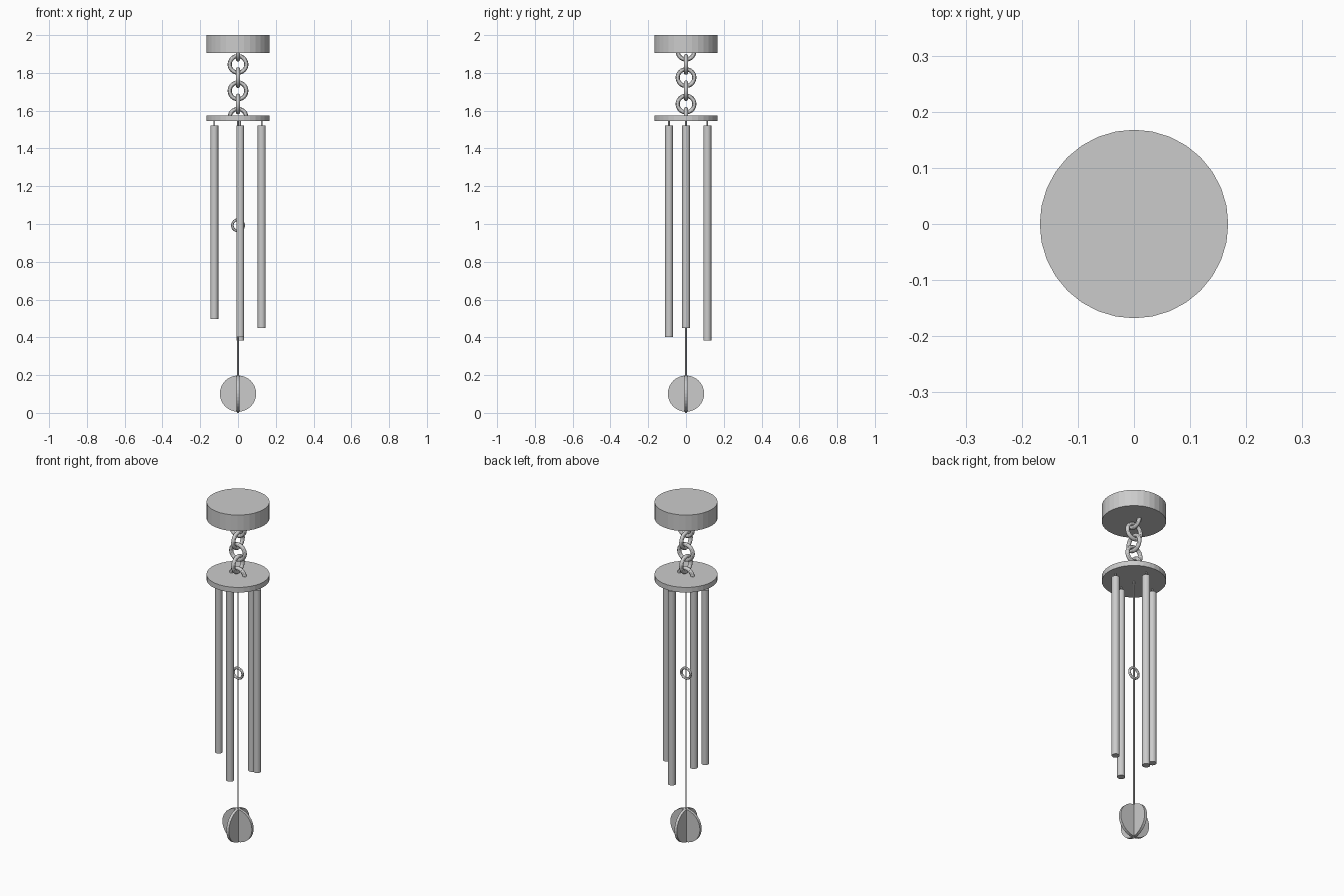
import bpy, bmesh
from math import pi

if "Cube" in bpy.data.objects:
    bpy.data.objects.remove(bpy.data.objects["Cube"])


def cylinder(name, r, z0, z1, x=0, y=0, sides=32):
    bpy.ops.mesh.primitive_cylinder_add(vertices=sides, radius=r, depth=z1 - z0,
                                        location=(x, y, (z0 + z1) / 2))
    bpy.context.object.name = name


def ring(name, major, minor, z, along_x):
    # upright ring, facing either the front or the side
    bpy.ops.mesh.primitive_torus_add(major_radius=major, minor_radius=minor,
                                     major_segments=32, minor_segments=12,
                                     location=(0, 0, z))
    ob = bpy.context.object
    ob.name = name
    ob.rotation_euler = (pi / 2, 0, 0 if along_x else pi / 2)
    bpy.ops.object.transform_apply(location=True, rotation=True, scale=True)
    bpy.ops.object.shade_smooth_by_angle()
    return ob


def clip(ob, z, keep_above):
    bm = bmesh.new()
    bm.from_mesh(ob.data)
    bmesh.ops.bisect_plane(bm, geom=bm.verts[:] + bm.edges[:] + bm.faces[:],
                           plane_co=(0, 0, z), plane_no=(0, 0, 1),
                           clear_inner=keep_above, clear_outer=not keep_above)
    bmesh.ops.holes_fill(bm, edges=[e for e in bm.edges if e.is_boundary])
    bm.to_mesh(ob.data)
    bm.free()


# ceiling mount and suspension plate
cylinder("ceiling_mount", 0.168, 1.905, 2.0)
cylinder("suspension_plate", 0.168, 1.545, 1.575)

# chain, with the end links sunk halfway into mount and plate
links = [ring(f"chain_link_{i + 1}", 0.044, 0.011, 1.915 - 0.07 * i, i % 2 == 1)
         for i in range(6)]
clip(links[0], 1.915, False)
clip(links[-1], 1.565, True)

# chime tubes on short strings
tubes = [(-0.125, 0, 0.497), (0.125, 0, 0.45), (0.012, 0.113, 0.383), (0.012, -0.09, 0.403)]
for i, (x, y, bottom) in enumerate(tubes, 1):
    cylinder(f"chime_tube_{i}", 0.021, bottom, 1.522, x, y)
    cylinder(f"tube_string_{i}", 0.004, 1.51, 1.55, x, y, 12)

# central string and striker ring
cylinder("central_string", 0.004, 0.0, 1.55, sides=12)
ring("striker_ring", 0.030, 0.007, 0.993, True)

# wind catcher: two crossed discs
for name, turn in (("wind_catcher_front", 0), ("wind_catcher_side", pi / 2)):
    bpy.ops.mesh.primitive_cylinder_add(vertices=32, radius=0.096, depth=0.016,
                                        location=(0, 0, 0.102), rotation=(pi / 2, 0, turn))
    bpy.context.object.name = name
